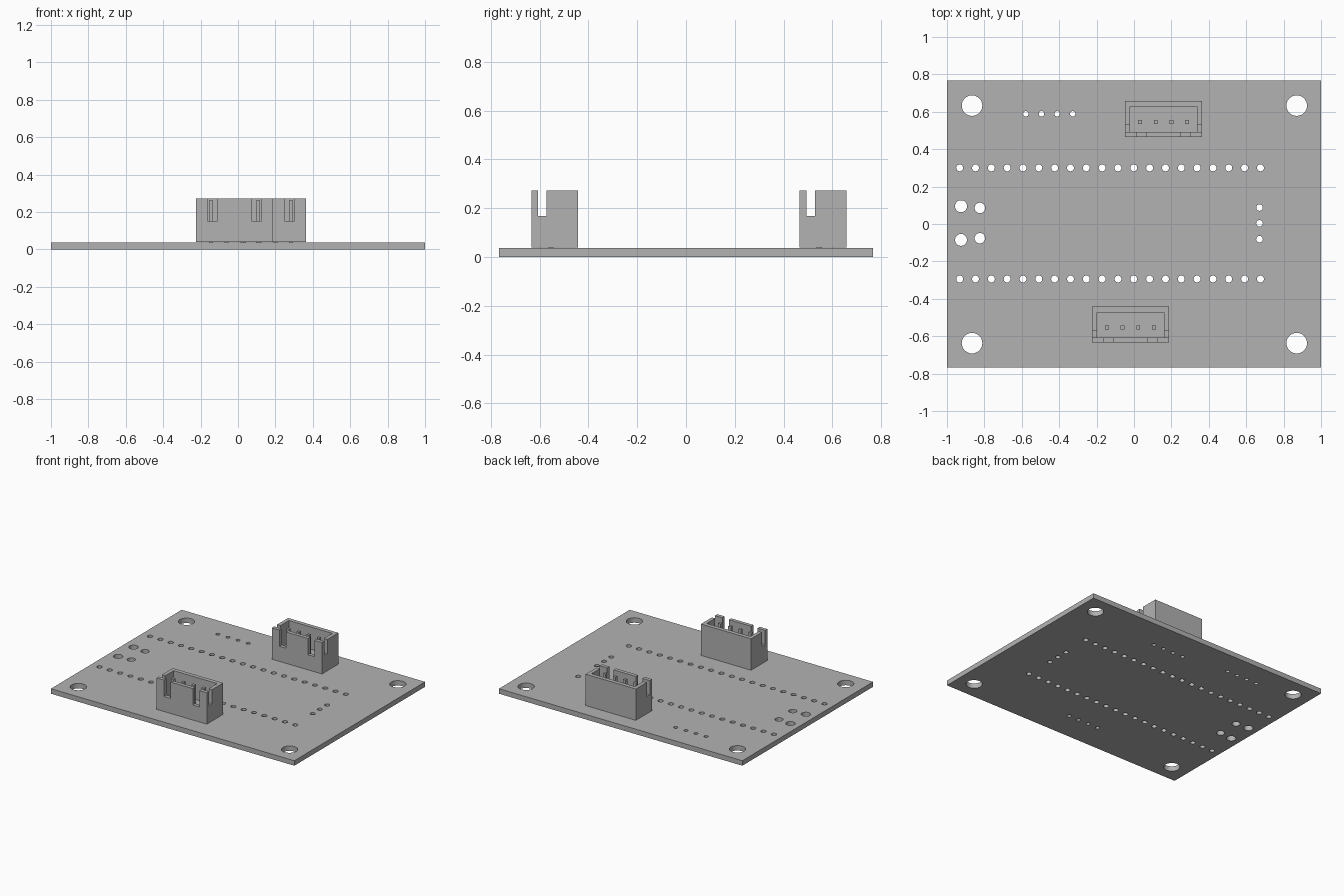
import bpy, bmesh, math
from mathutils import Matrix

if "Cube" in bpy.data.objects:
    bpy.data.objects.remove(bpy.data.objects["Cube"])

grey = bpy.data.materials.new("neutral grey")
grey.diffuse_color = (0.448, 0.448, 0.448, 1)
grey.use_nodes = True
grey.node_tree.nodes["Principled BSDF"].inputs["Base Color"].default_value = grey.diffuse_color

BOARD_T = 0.037      # board thickness
BASE, TOP = 0.04, 0.273   # bottom and top of the connector housings


def add_box(bm, x0, x1, y0, y1, z0, z1):
    m = Matrix.Translation(((x0 + x1) / 2, (y0 + y1) / 2, (z0 + z1) / 2))
    m = m @ Matrix.Diagonal((x1 - x0, y1 - y0, z1 - z0, 1))
    bmesh.ops.create_cube(bm, size=1, matrix=m)


def add_drill(bm, x, y, r):
    bmesh.ops.create_cone(bm, cap_ends=True, segments=32 if r > 0.025 else 20,
                          radius1=r, radius2=r, depth=0.2,
                          matrix=Matrix.Translation((x, y, 0.02)))


def make(name, bm):
    me = bpy.data.meshes.new(name)
    bm.to_mesh(me)
    bm.free()
    me.materials.append(grey)
    ob = bpy.data.objects.new(name, me)
    bpy.context.collection.objects.link(ob)
    return ob


def box(name, *dims):
    bm = bmesh.new()
    add_box(bm, *dims)
    return make(name, bm)


def cut(ob, cutter):
    mod = ob.modifiers.new("cut", 'BOOLEAN')
    mod.operation, mod.solver, mod.object = 'DIFFERENCE', 'EXACT', cutter
    bpy.context.view_layer.objects.active = ob
    bpy.ops.object.modifier_apply(modifier=mod.name)
    bpy.data.objects.remove(cutter)


# Connector positions: centre x, front face y
connectors = {"back": (0.158, 0.466), "front": (-0.019, -0.633)}
PIN_X = [(i - 1.5) * 0.0833 for i in range(4)]
PIN_Y = 0.08

# Circuit board
board = box("circuit_board", -1, 1, -0.767, 0.767, 0, BOARD_T)
bm = bmesh.new()
for x in (-0.866, 0.87):                      # mounting holes
    for y in (0.633, -0.637):
        add_drill(bm, x, y, 0.055)
for i in range(20):                           # two long header rows
    for y in (0.3, -0.294):
        add_drill(bm, -0.932 + i * 0.08463, y, 0.0185)
for i in range(4):                            # small four-hole row
    add_drill(bm, -0.578 + i * 0.0833, 0.589, 0.0145)
for i in range(3):                            # three-hole column
    add_drill(bm, 0.671, 0.088 - i * 0.0847, 0.0175)
for s in (1, -1):                             # large terminal holes
    add_drill(bm, -0.925, 0.005 + s * 0.09, 0.032)
    add_drill(bm, -0.824, 0.005 + s * 0.081, 0.028)
for cx, cy in connectors.values():            # holes below the connectors
    for x in PIN_X:
        add_drill(bm, cx + x, cy + PIN_Y, 0.0145)
cut(board, make("drill_cutter", bm))
bpy.context.view_layer.objects.active = board
board.select_set(True)
bpy.ops.object.shade_smooth_by_angle(angle=math.radians(30))

# Connectors: open-topped housing with front slots, side notches and pins
W, D, T = 0.206, 0.191, 0.027
for name, (cx, cy) in connectors.items():
    housing = box(name + "_connector_housing", -W, W, 0, D, BASE, TOP)
    cut(housing, box("cavity", -W + T, W - T, T, D - 0.03, 0.107, 0.4))
    cut(housing, box("side_notch", -0.3, 0.3, T, 0.062, 0.168, 0.4))
    bm = bmesh.new()
    for s in (-1, 1):
        add_box(bm, *sorted((s * 0.091, s * 0.145)), -0.05, T + 0.01, 0.152, 0.4)
    cut(housing, make("front_slots", bm))

    bm = bmesh.new()
    for x in PIN_X:
        add_box(bm, x - 0.0105, x + 0.0105, PIN_Y - 0.0105, PIN_Y + 0.0105,
                BOARD_T - 0.002, 0.26)
    pins = make(name + "_connector_pins", bm)
    for ob in (housing, pins):
        ob.location = (cx, cy, 0)
